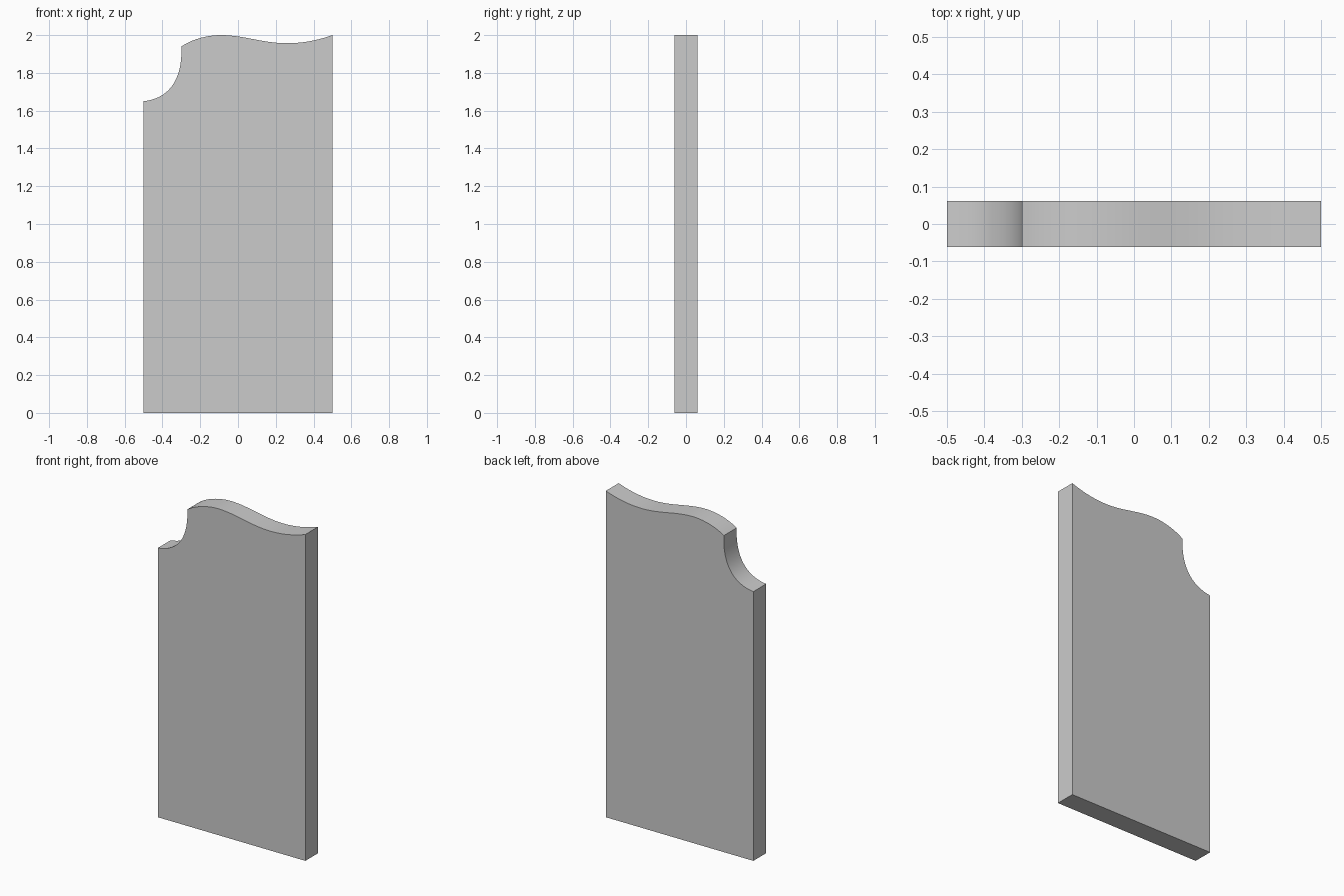
import bpy, bmesh, math
from mathutils import Vector
from mathutils.geometry import interpolate_bezier

if "Cube" in bpy.data.objects:
    bpy.data.objects.remove(bpy.data.objects["Cube"])

HALF_DEPTH = 0.062


def curve(a, b, c, d, n):
    """Points of one bezier span, without its first point."""
    return [tuple(p) for p in interpolate_bezier(*map(Vector, (a, b, c, d)), n + 1)][1:]


# Outline in x, z: square base, wavy top, concave notch at the left shoulder
outline = [(-0.5, 0), (0.5, 0), (0.5, 2.0)]
outline += curve((0.5, 2.0), (0.43, 1.975), (0.35, 1.957), (0.26, 1.957), 10)
outline += curve((0.26, 1.957), (0.13, 1.957), (0.03, 2.0), (-0.09, 2.0), 14)
outline += curve((-0.09, 2.0), (-0.16, 2.0), (-0.24, 1.98), (-0.3, 1.94), 10)
outline += curve((-0.3, 1.94), (-0.293, 1.77), (-0.36, 1.665), (-0.5, 1.65), 18)

# Extrude the outline through the panel thickness
bm = bmesh.new()
face = bm.faces.new([bm.verts.new((p[0], -HALF_DEPTH, p[1])) for p in outline])
ext = bmesh.ops.extrude_face_region(bm, geom=[face], use_keep_orig=True)
moved = [v for v in ext["geom"] if isinstance(v, bmesh.types.BMVert)]
bmesh.ops.translate(bm, verts=moved, vec=(0, 2 * HALF_DEPTH, 0))
bmesh.ops.recalc_face_normals(bm, faces=bm.faces)

mesh = bpy.data.meshes.new("panel")
bm.to_mesh(mesh)
bm.free()
panel = bpy.data.objects.new("panel", mesh)
bpy.context.collection.objects.link(panel)

# Smooth curved rim, crisp corners
bpy.context.view_layer.objects.active = panel
panel.select_set(True)
bpy.ops.object.shade_smooth_by_angle(angle=math.radians(30))
